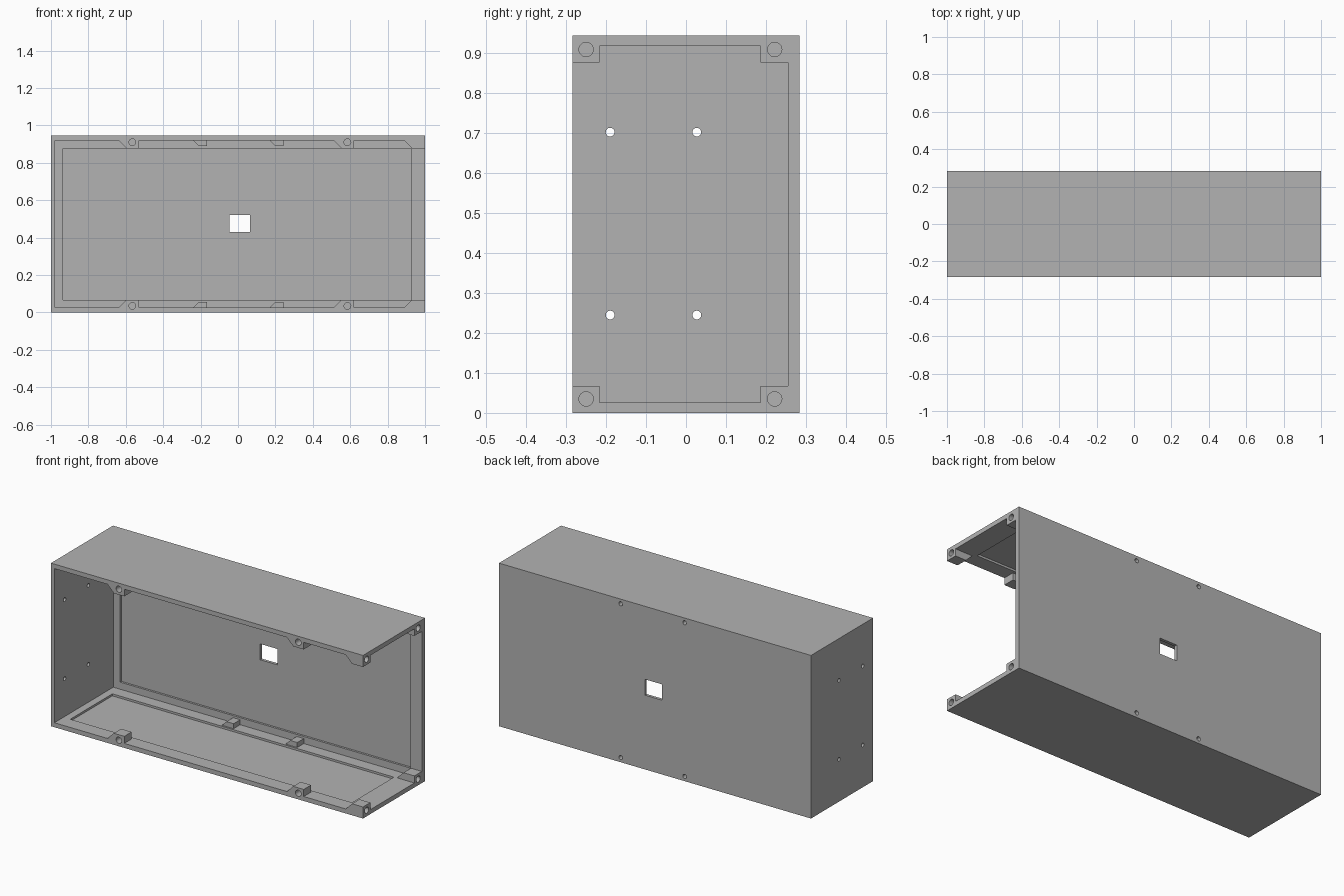
import bpy
import bmesh
from math import pi
from mathutils import Matrix, Vector

H, HALF_Y = 0.945, 0.284
WALL = 0.026
FLOOR, CEILING, BACK = WALL, H - WALL, 0.255
RECESS = 0.012

cube = bpy.data.objects.get("Cube")
if cube:
    bpy.data.objects.remove(cube, do_unlink=True)

grey = bpy.data.materials.new("mid_grey")
grey.use_nodes = True
grey.diffuse_color = (0.45, 0.45, 0.45, 1)
grey.node_tree.nodes["Principled BSDF"].inputs["Base Color"].default_value = grey.diffuse_color


def add_box(bm, lo, hi):
    lo, hi = Vector(lo), Vector(hi)
    m = Matrix.Translation((lo + hi) / 2) @ Matrix.Diagonal((*(hi - lo), 1))
    bmesh.ops.create_cube(bm, size=1, matrix=m)


def add_pin(bm, centre, radius, length, axis):
    turn = Matrix.Rotation(pi / 2, 4, "Y" if axis == "X" else "X")
    bmesh.ops.create_cone(bm, cap_ends=True, segments=24, radius1=radius, radius2=radius,
                          depth=length, matrix=Matrix.Translation(centre) @ turn)


def add_boss(bm, x0, x1, y0, y1, height):
    # Block with a 45 degree ramp on its -x side, at floor and ceiling
    for flip in (False, True):
        pts = [(x0 - height, 0), (x0, height), (x1, height), (x1, 0)]
        verts = [bm.verts.new((x, y0, H - z if flip else z)) for x, z in pts]
        face = bm.faces.new(verts)
        ext = bmesh.ops.extrude_face_region(bm, geom=[face])["geom"]
        new = [v for v in ext if isinstance(v, bmesh.types.BMVert)]
        bmesh.ops.translate(bm, verts=new, vec=(0, y1 - y0, 0))


def make(name, bm):
    bmesh.ops.recalc_face_normals(bm, faces=bm.faces[:])
    mesh = bpy.data.meshes.new(name)
    bm.to_mesh(mesh)
    bm.free()
    mesh.materials.append(grey)
    obj = bpy.data.objects.new(name, mesh)
    bpy.context.collection.objects.link(obj)
    return obj


def cut(target, cutter):
    mod = target.modifiers.new("cut", "BOOLEAN")
    mod.operation, mod.solver, mod.object = "DIFFERENCE", "EXACT", cutter
    bpy.context.view_layer.update()
    graph = bpy.context.evaluated_depsgraph_get()
    mesh = bpy.data.meshes.new_from_object(target.evaluated_get(graph))
    target.modifiers.clear()
    target.data = mesh
    bpy.data.objects.remove(cutter, do_unlink=True)


# Outer block
bm = bmesh.new()
add_box(bm, (-1, -HALF_Y, 0), (1, HALF_Y, H))
housing = make("housing", bm)

# Interior, open at the front and at the left end
bm = bmesh.new()
add_box(bm, (-0.978, -0.4, FLOOR), (1.1, BACK, CEILING))
cavity = make("cavity_cutter", bm)

# Screw bosses and corner blocks left standing in the interior
bm = bmesh.new()
for x0, x1 in ((-0.597, -0.53), (0.553, 0.62)):
    add_boss(bm, x0, x1, -0.5, -0.217, 0.067)
for x0, x1 in ((-0.21, -0.165), (0.198, 0.243)):
    add_boss(bm, x0, x1, 0.195, 0.4, 0.055)
add_boss(bm, 0.93, 1.2, -0.5, -0.217, 0.067)
add_boss(bm, 0.93, 1.2, 0.187, 0.4, 0.067)
cut(cavity, make("boss_blocks", bm))
cut(housing, cavity)

# Shallow panels in floor, ceiling and back wall
bm = bmesh.new()
add_box(bm, (-0.935, -0.2, FLOOR - RECESS), (0.87, 0.185, FLOOR + 0.005))
add_box(bm, (-0.935, -0.2, CEILING - 0.005), (0.87, 0.185, CEILING + RECESS))
add_box(bm, (-0.935, BACK - 0.005, 0.067), (0.928, BACK + RECESS, H - 0.067))
cut(housing, make("panel_cutter", bm))

# Window and screw holes
bm = bmesh.new()
add_box(bm, (-0.045, 0.2, 0.43), (0.065, 0.4, 0.522))
for z in (0.035, H - 0.035):
    for x in (-0.565, 0.585):
        add_pin(bm, (x, -HALF_Y, z), 0.018, 0.1, "Y")
    for y in (-0.25, 0.222):
        add_pin(bm, (1, y, z), 0.018, 0.1, "X")
for z in (0.027, H - 0.027):
    for x in (-0.19, 0.22):
        add_pin(bm, (x, HALF_Y, z), 0.012, 0.12, "Y")
for z in (0.245, 0.703):
    for y in (-0.19, 0.027):
        add_pin(bm, (-1, y, z), 0.011, 0.1, "X")
cut(housing, make("hole_cutter", bm))
